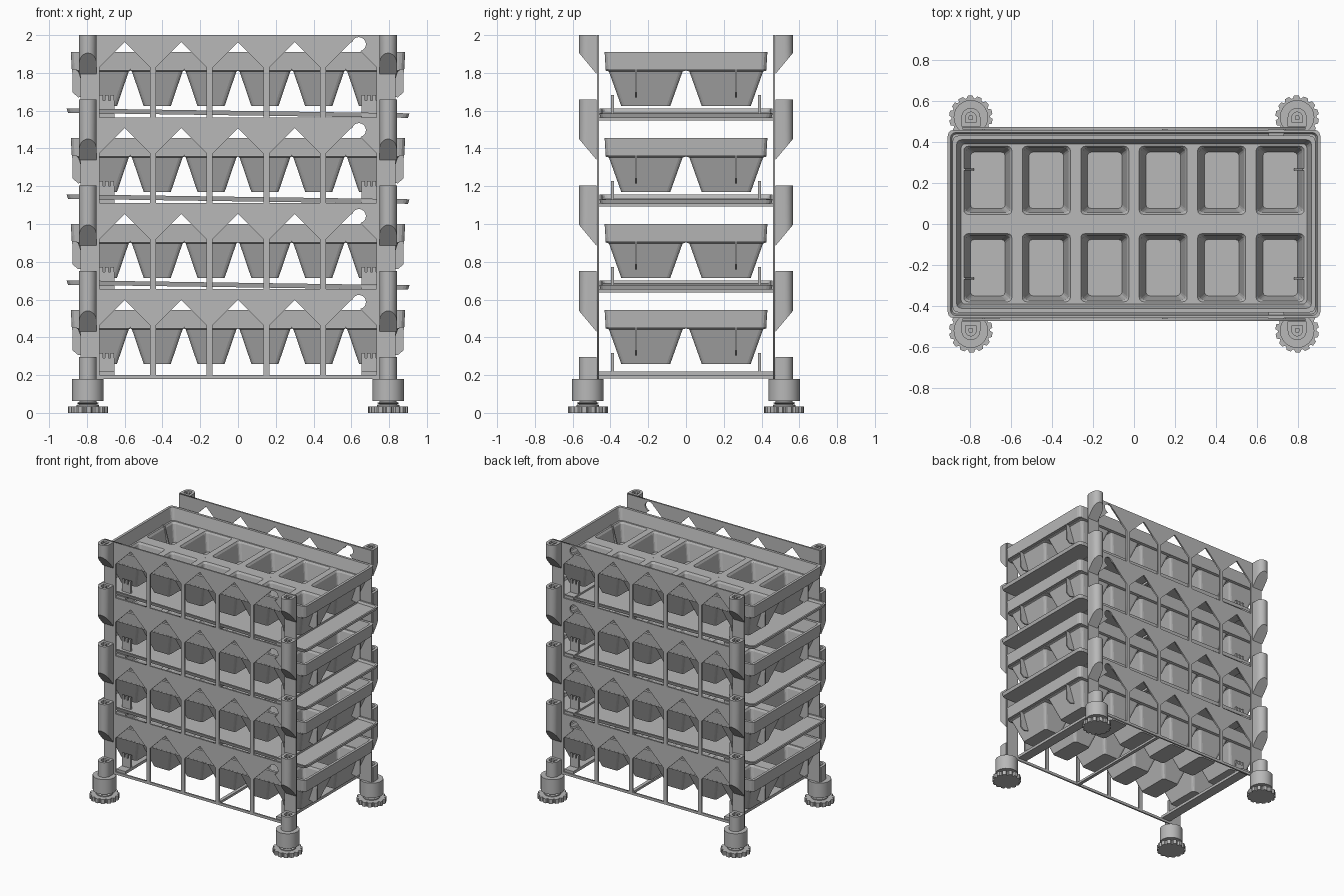
import bpy, bmesh, math
from mathutils import Vector

cube = bpy.data.objects.get("Cube")
if cube:
    bpy.data.objects.remove(cube)

TIERS = 4
PITCH = 0.455
POST_X, POST_Y = 0.795, 0.52

grey = bpy.data.materials.new("plastic_grey")
grey.use_nodes = True
COLOUR = (0.48, 0.48, 0.48, 1)
grey.diffuse_color = COLOUR
grey.node_tree.nodes["Principled BSDF"].inputs["Base Color"].default_value = COLOUR


def place(name, mesh, loc=(0, 0, 0), rot=(0, 0, 0)):
    ob = bpy.data.objects.new(name, mesh)
    ob.location, ob.rotation_euler = loc, rot
    bpy.context.scene.collection.objects.link(ob)
    return ob


def finish(name, bm, angle=None):
    """Turn a bmesh into a mesh; smooth it below the given angle if wanted."""
    bmesh.ops.recalc_face_normals(bm, faces=bm.faces)
    if angle:
        for f in bm.faces:
            f.smooth = True
        for e in bm.edges:
            e.smooth = len(e.link_faces) == 2 and e.calc_face_angle(0) < angle
    mesh = bpy.data.meshes.new(name)
    bm.to_mesh(mesh)
    bm.free()
    mesh.materials.append(grey)
    return mesh


def rounded_rect(hx, hy, r, z, cx=0, cy=0, seg=3):
    pts = []
    for k, (sx, sy) in enumerate([(1, 1), (-1, 1), (-1, -1), (1, -1)]):
        for i in range(seg + 1):
            a = math.pi / 2 * (k + i / seg)
            pts.append((cx + sx * (hx - r) + r * math.cos(a),
                        cy + sy * (hy - r) + r * math.sin(a), z))
    return pts


def circle(r, z, n=24):
    return [(r * math.cos(math.tau * i / n), r * math.sin(math.tau * i / n), z) for i in range(n)]


def loft(bm, rings, closed=False):
    """Skin rings of equal length; cap the ends, or join last to first."""
    rows = [[bm.verts.new(p) for p in ring] for ring in rings]
    n = len(rows[0])
    pairs = list(zip(rows, rows[1:])) + ([(rows[-1], rows[0])] if closed else [])
    for a, b in pairs:
        for i in range(n):
            j = (i + 1) % n
            bm.faces.new((a[i], a[j], b[j], b[i]))
    if not closed:
        bm.faces.new(rows[0][::-1])
        bm.faces.new(rows[-1])
    return rows


def box(bm, x0, x1, y0, y1, z0, z1):
    loft(bm, [[(x0, y0, z), (x1, y0, z), (x1, y1, z), (x0, y1, z)] for z in (z0, z1)])


# Side panels: flat sheet with rows of gabled windows, one with a keyhole
def window(cx, z, keyhole):
    h, sill, shoulder, apex = 0.134, 0.2, 0.464, 0.598
    pts = [(cx - h, sill), (cx - h, shoulder), (cx, apex)]
    if keyhole:
        steps = 20
        for i in range(steps + 1):
            a = math.radians(168.6 - 247.2 * i / steps)
            pts.append((cx + 0.04 + 0.037 * math.cos(a), 0.587 + 0.037 * math.sin(a)))
    pts += [(cx + h, shoulder), (cx + h, sill)]
    return [(x, y + z) for x, y in pts]


def panel_mesh():
    curve = bpy.data.curves.new("panel_outline", "CURVE")
    curve.dimensions, curve.fill_mode, curve.extrude = "2D", "BOTH", 0.006
    outlines = [[(-0.835, 0.18), (0.835, 0.18), (0.835, 2), (-0.835, 2)]]
    for t in range(TIERS):
        outlines += [window(0.3 * k, t * PITCH, k == 2) for k in range(-2, 3)]
    for pts in outlines:
        sp = curve.splines.new("POLY")
        sp.points.add(len(pts) - 1)
        for p, (x, y) in zip(sp.points, pts):
            p.co = (x, y, 0, 1)
        sp.use_cyclic_u = True
    tmp = place("panel_helper", curve)
    dg = bpy.context.evaluated_depsgraph_get()
    mesh = bpy.data.meshes.new_from_object(tmp.evaluated_get(dg))
    bpy.data.objects.remove(tmp)
    mesh.materials.clear()
    mesh.materials.append(grey)
    return mesh


panel = panel_mesh()
place("front_panel", panel, (0, -0.466, 0), (math.pi / 2, 0, 0))
place("back_panel", panel, (0, 0.466, 0), (math.pi / 2, 0, 0))


# Planter tray: raised rim, twelve tapered cells, end ribs
def tray_mesh():
    bm = bmesh.new()
    loft(bm, [rounded_rect(0.88, 0.425, 0.03, 0.452), rounded_rect(0.885, 0.431, 0.03, 0.545),
              rounded_rect(0.865, 0.411, 0.025, 0.545), rounded_rect(0.842, 0.39, 0.02, 0.452)], True)
    for col in range(6):
        for sy in (-1, 1):
            cx, cy = 0.285 * (col - 2.5), 0.213 * sy
            rings = [(0.072, 0.13, 0.02, 0.26), (0.134, 0.195, 0.02, 0.442),
                     (0.1425, 0.213, 0.002, 0.447), (0.1425, 0.213, 0.002, 0.455),
                     (0.117, 0.166, 0.02, 0.455), (0.108, 0.158, 0.02, 0.44),
                     (0.084, 0.137, 0.018, 0.31)]
            loft(bm, [rounded_rect(*r, cx, cy) for r in rings])
    for sx in (-1, 1):
        for sy in (-1, 1):
            loft(bm, [[(sx * x, sy * 0.265 + dy, z) for x, z in
                       [(0.78, 0.32), (0.845, 0.305), (0.875, 0.33), (0.878, 0.46), (0.82, 0.46)]]
                      for dy in (-0.005, 0.005)])
    return finish("planter_tray", bm)


# Shallow drip tray with a lip and two stiffening ribs below
def drip_mesh():
    bm = bmesh.new()
    loft(bm, [rounded_rect(0.9, 0.452, 0.03, -0.012), rounded_rect(0.908, 0.459, 0.03, 0.012),
              rounded_rect(0.895, 0.446, 0.025, 0.012), rounded_rect(0.888, 0.439, 0.025, -0.006)])
    return finish("drip_tray", bm)


# Cross rails with pronged tray supports
def rail_mesh():
    bm = bmesh.new()
    for sx in (-1, 1):
        x0, x1 = sorted((sx * 0.655, sx * 0.732))
        box(bm, x0, x1, -0.462, 0.462, 0.198, 0.22)
        for sy in (-1, 1):
            y = sy * 0.388
            box(bm, x0, x1, y - 0.008, y + 0.008, 0.2, 0.29)
            for k in range(3):
                px = x0 + 0.029 * k
                box(bm, px, px + 0.018, y - 0.008, y + 0.008, 0.285, 0.318)
    box(bm, 0.137, 0.163, -0.462, 0.462, 0.182, 0.2)
    return finish("cross_rails", bm)


# Post sleeves: D-shaped column with a socket in the top and a sloped foot
def post_mesh(name, z0, z1, slope):
    bm = bmesh.new()
    n, r = 24, 0.046
    outline = [(r * math.cos(a), r * math.sin(a)) for a in (math.tau * i / n for i in range(n))]
    # inner half is squared off against the panel (outward is +y)
    outer = [(x if y >= 0 else math.copysign(r, x) if abs(x) > 0.5 * r else x,
              y if y >= 0 else max(y * 1.2, -r)) for x, y in outline]

    def ring(k, z):
        return [(x * k, y * k, z) for x, y in outer]
    base = [(x, y, z0 + slope * (y + r) / (2 * r)) for x, y in outer]
    hole = 0.55
    loft(bm, [base, ring(1, z1), ring(hole, z1), ring(hole, z1 - 0.03),
              ring(0.25, z1 - 0.03), ring(0.25, z1 - 0.005)])
    return finish(name, bm, math.radians(35))


# Levelling foot: scalloped wheel, threaded neck and collar
def foot_mesh():
    bm = bmesh.new()
    lobes, steps = 14, 6
    count = lobes * steps
    wheel = []
    for i in range(count):
        r = 0.094 if i % steps in (0, 1) else 0.106
        a = math.tau * i / count
        wheel.append((r * math.cos(a), r * math.sin(a)))
    loft(bm, [[(x, y, z) for x, y in wheel] for z in (0, 0.034)])
    loft(bm, [circle(r, z) for r, z in
              [(0.06, 0.034), (0.06, 0.042), (0.045, 0.046), (0.06, 0.052), (0.045, 0.058), (0.045, 0.07)]])
    loft(bm, [circle(0.084, 0.064), circle(0.084, 0.18)])
    return finish("levelling_foot", bm, math.radians(20))


tray, drip, rail, foot = tray_mesh(), drip_mesh(), rail_mesh(), foot_mesh()
stub = post_mesh("post_stub", 0.17, 0.295, 0)
sleeve = post_mesh("post_sleeve", 0.43, 0.75, 0.11)
top_sleeve = post_mesh("post_top", 0.43, 0.635, 0.11)

for t in range(TIERS):
    z = t * PITCH
    place(f"planter_tray_{t + 1}", tray, (0, 0, z))
    place(f"cross_rails_{t + 1}", rail, (0, 0, z))
    if t:
        place(f"drip_tray_{t + 1}", drip, (0, 0, 0.222 + z), (0, 0.0145, 0))

for side, sx in (("left", 1), ("right", -1)):
    for end, sy in (("front", -1), ("back", 1)):
        spot = Vector((sx * POST_X, sy * POST_Y, 0))
        turn = (0, 0, 0 if sy > 0 else math.pi)
        place(f"{end}_{side}_foot", foot, spot, turn)
        place(f"{end}_{side}_post_stub", stub, spot, turn)
        for t in range(TIERS):
            mesh = top_sleeve if t == TIERS - 1 else sleeve
            place(f"{end}_{side}_post_{t + 1}", mesh, spot + Vector((0, 0, t * PITCH)), turn)
